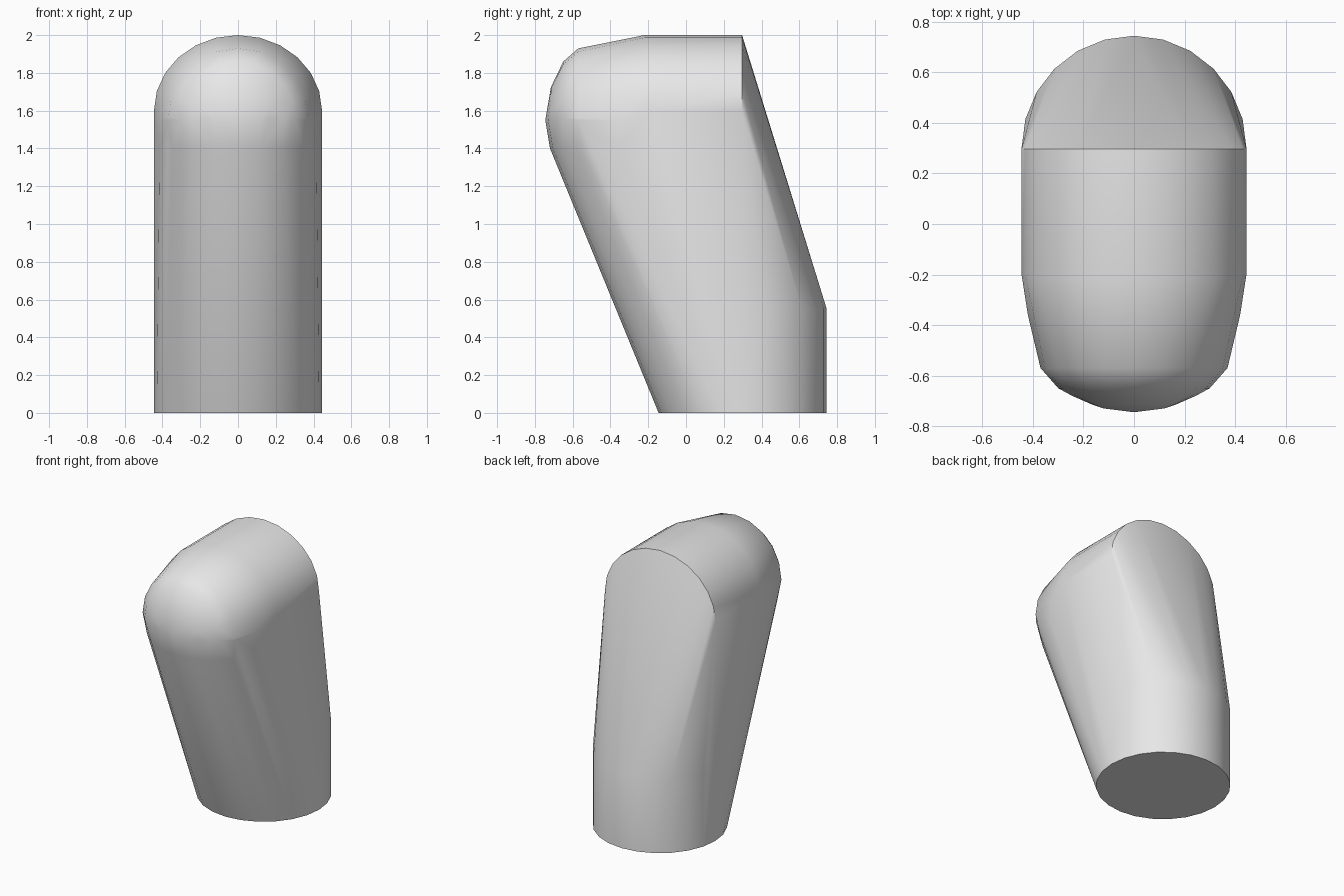
import bpy, bmesh
from math import sin, cos, pi, radians

cube = bpy.data.objects.get("Cube")
if cube:
    bpy.data.objects.remove(cube, do_unlink=True)

RADIUS = 0.445
SEGMENTS = 24


def arc(count, start, end):
    """Cosine and sine pairs along an arc, ends included."""
    for i in range(count + 1):
        a = start + (end - start) * i / count
        yield cos(a), sin(a)


points = []

# Round foot, and the half ring where the upright back begins to lean
points += [(RADIUS * c, 0.3 + RADIUS * s, 0) for c, s in arc(SEGMENTS, 0, 2 * pi)][:-1]
points += [(RADIUS * c, 0.3 + RADIUS * s, 0.55) for c, s in arc(SEGMENTS // 2, 0, pi)]

# Barrel-shaped top, running from back to front
for y in (0.297, -0.2):
    points += [(RADIUS * c, y - (0.02 * s if y < 0 else 0), 1.6 + 0.4 * s)
               for c, s in arc(SEGMENTS // 2, 0, pi)]

# Upper nose: shrinking half rings that close to a rounded tip
for y, r in ((-0.57, 0.37), (-0.65, 0.30), (-0.715, 0.165)):
    points += [(r * c, y, 1.56 + r * s) for c, s in arc(10, 0, pi)]

# Lower nose: two mirrored level sections that meet the slanted front
sections = {
    1.55: ((0, -0.745), (0.12, -0.73), (0.245, -0.68), (0.37, -0.57), (0.42, -0.36)),
    1.40: ((0, -0.72), (0.12, -0.705), (0.24, -0.655), (0.35, -0.55), (0.415, -0.36)),
}
for z, half in sections.items():
    for x, y in half:
        points += [(side * x, y, z) for side in ((1, -1) if x else (1,))]

# Stretch one closed skin over the outline
bm = bmesh.new()
for p in points:
    bm.verts.new(p)
bmesh.ops.remove_doubles(bm, verts=bm.verts[:], dist=0.0005)
bmesh.ops.convex_hull(bm, input=bm.verts[:])
bmesh.ops.delete(bm, geom=[v for v in bm.verts if not v.link_faces], context='VERTS')
bmesh.ops.dissolve_limit(bm, angle_limit=radians(0.5), verts=bm.verts[:], edges=bm.edges[:])
bmesh.ops.recalc_face_normals(bm, faces=bm.faces[:])

mesh = bpy.data.meshes.new("rounded_body")
bm.to_mesh(mesh)
bm.free()
body = bpy.data.objects.new("rounded_body", mesh)
bpy.context.collection.objects.link(body)

# Plain grey finish
grey = bpy.data.materials.new("light_grey")
grey.use_nodes = True
grey.diffuse_color = (0.8, 0.8, 0.8, 1)
grey.node_tree.nodes["Principled BSDF"].inputs["Base Color"].default_value = (0.8, 0.8, 0.8, 1)
mesh.materials.append(grey)

# Smooth shading with crisp rims
bpy.ops.object.select_all(action='DESELECT')
body.select_set(True)
bpy.context.view_layer.objects.active = body
bpy.ops.object.shade_smooth_by_angle(angle=radians(30))
